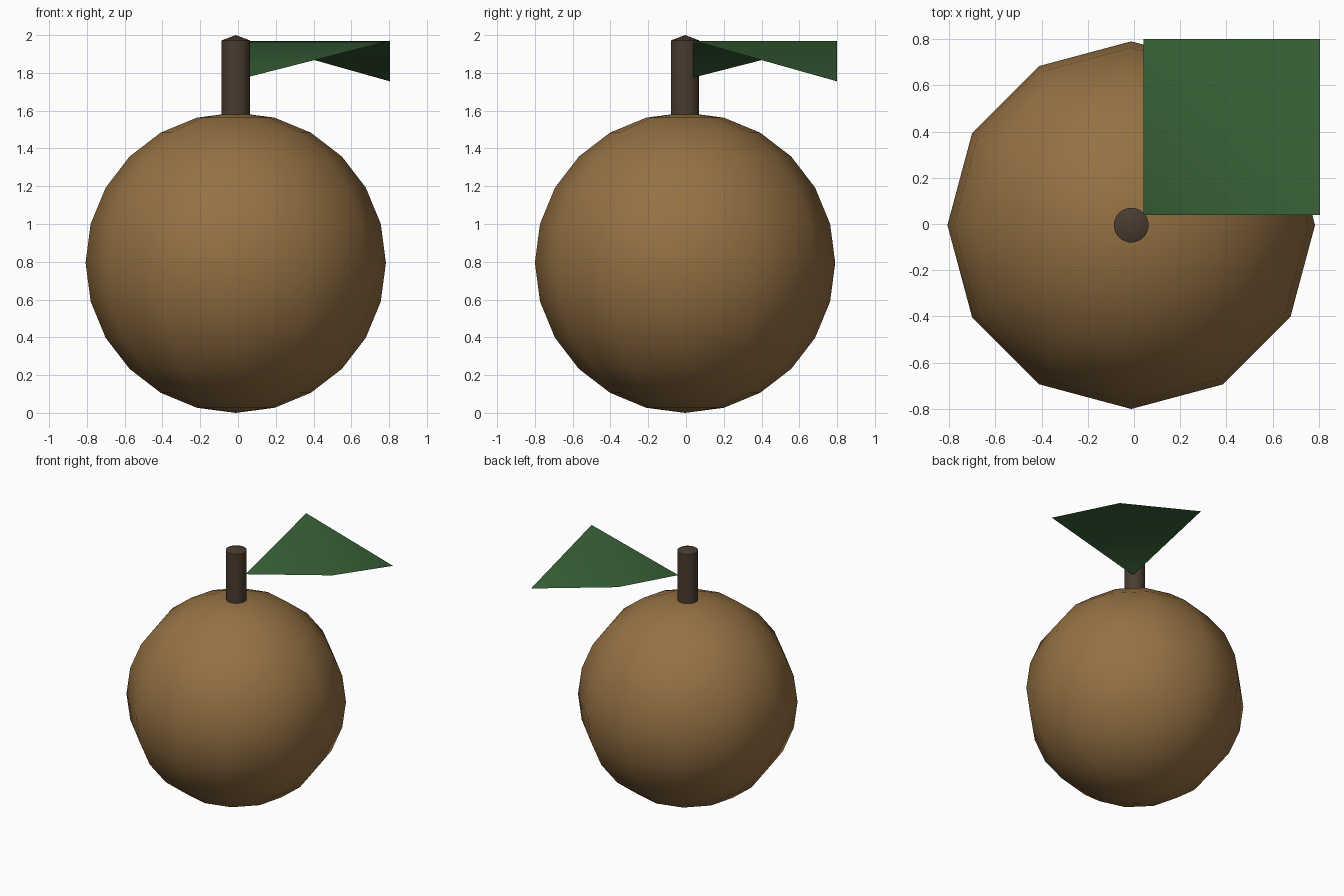
import bpy, bmesh, math
from mathutils import Matrix

if "Cube" in bpy.data.objects:
    bpy.data.objects.remove(bpy.data.objects["Cube"])

CX, CY, R = -0.012, -0.005, 0.795  # fruit centre and radius


def make(name, bm, color, angle):
    bmesh.ops.recalc_face_normals(bm, faces=bm.faces)
    mesh = bpy.data.meshes.new(name)
    bm.to_mesh(mesh)
    bm.free()
    mat = bpy.data.materials.new(name + "_color")
    mat.diffuse_color = (*color, 1)
    mat.use_nodes = True
    mat.node_tree.nodes["Principled BSDF"].inputs["Base Color"].default_value = mat.diffuse_color
    mesh.materials.append(mat)
    obj = bpy.data.objects.new(name, mesh)
    bpy.context.collection.objects.link(obj)
    bpy.ops.object.select_all(action='DESELECT')
    obj.select_set(True)
    bpy.context.view_layer.objects.active = obj
    bpy.ops.object.shade_smooth_by_angle(angle=math.radians(angle))
    return obj


# Round fruit body: 12 segments by 12 rings
bm = bmesh.new()
bmesh.ops.create_uvsphere(bm, u_segments=12, v_segments=12, radius=R,
                          matrix=Matrix.Translation((CX, CY, R)))
make("fruit", bm, (0.30, 0.165, 0.056), 60)

# Stem: cylinder with a shallow pointed top
bm = bmesh.new()
z0, z1 = 1.57, 1.972
bmesh.ops.create_cone(bm, cap_ends=True, cap_tris=False, segments=32,
                      radius1=0.075, radius2=0.075, depth=z1 - z0,
                      matrix=Matrix.Translation((CX, CY, (z0 + z1) / 2)))
top = max(bm.faces, key=lambda f: f.calc_center_median().z)
tip = bmesh.ops.poke(bm, faces=[top])["verts"][0]
tip.co.z = 2.0
make("stem", bm, (0.068, 0.044, 0.028), 18)

# Leaf: square folded along its diagonal
bm = bmesh.new()
a, b, c, d = [bm.verts.new(p) for p in (
    (0.041, 0.038, 1.775), (0.805, 0.038, 1.97),
    (0.805, 0.80, 1.755), (0.041, 0.80, 1.97))]
bm.faces.new((a, b, d))
bm.faces.new((b, c, d))
leaf = make("leaf", bm, (0.042, 0.125, 0.04), 60)
if leaf.data.polygons[0].normal.z < 0:
    leaf.data.flip_normals()
